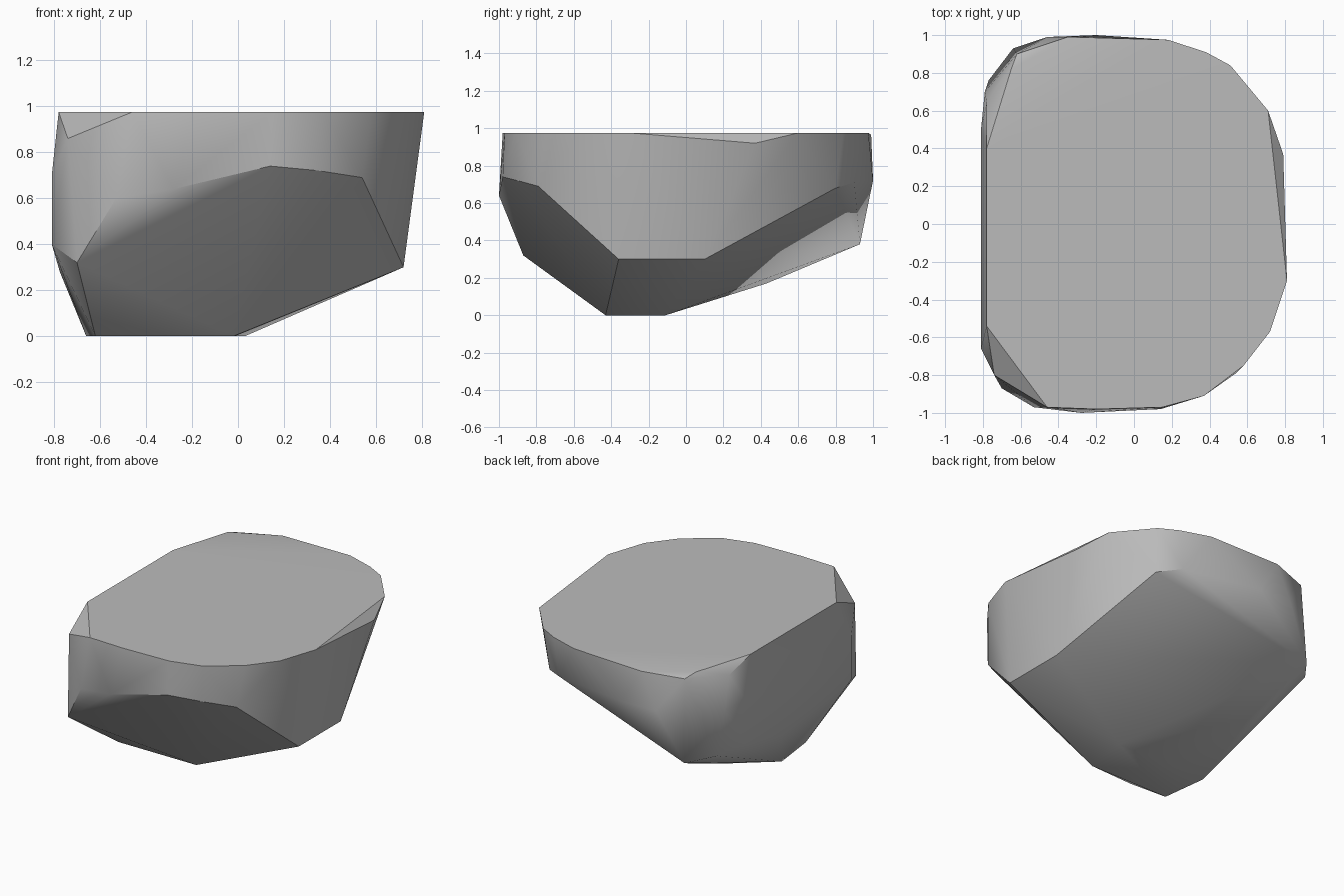
import bpy
import bmesh
import math
from mathutils import Vector

TOP_HEIGHT = 0.975


def remove_default_cube():
    cube = bpy.data.objects.get("Cube")
    if cube:
        bpy.data.objects.remove(cube, do_unlink=True)


def flat_material(name, colour):
    material = bpy.data.materials.new(name)
    material.use_nodes = True
    material.diffuse_color = colour
    shader = material.node_tree.nodes["Principled BSDF"]
    shader.inputs["Base Color"].default_value = colour
    shader.inputs["Roughness"].default_value = 0.9
    return material


def level_points(outline, height):
    """Lift a flat outline to one height."""
    return [(x, y, height) for x, y in outline]


def hull_object(name, corners, material, smooth_angle):
    """Wrap the corners in a convex skin and shade its blunt edges smooth."""
    bm = bmesh.new()
    for corner in corners:
        bm.verts.new(Vector(corner))
    result = bmesh.ops.convex_hull(bm, input=bm.verts[:])
    inside = set(result["geom_interior"]) | set(result["geom_unused"])
    loose = [item for item in inside if isinstance(item, bmesh.types.BMVert)]
    bmesh.ops.delete(bm, geom=loose, context="VERTS")
    # merge coplanar triangles into clean broad facets
    bmesh.ops.dissolve_limit(bm, angle_limit=math.radians(1),
                             verts=bm.verts[:], edges=bm.edges[:])
    bmesh.ops.recalc_face_normals(bm, faces=bm.faces[:])
    mesh = bpy.data.meshes.new(name)
    bm.to_mesh(mesh)
    bm.free()
    mesh.materials.append(material)
    rock = bpy.data.objects.new(name, mesh)
    bpy.context.collection.objects.link(rock)
    bpy.ops.object.select_all(action="DESELECT")
    rock.select_set(True)
    bpy.context.view_layer.objects.active = rock
    bpy.ops.object.shade_smooth_by_angle(angle=smooth_angle)
    return rock


remove_default_cube()
stone_grey = flat_material("stone grey", (0.5, 0.5, 0.5, 1))

# level upper face
top_outline = [
    (-.78, .4), (-.78, -.54), (-.46, -.97), (-.2, -.98), (.15, -.97),
    (.37, -.91), (.58, -.75), (.72, -.57), (.81, -.3), (.71, .6),
    (.51, .84), (.38, .91), (.18, .975), (-.65, .82),
]

# small patch the stone rests on
base_outline = [(-.62, -.43), (-.02, -.43), (.03, -.11), (-.66, -.11)]

# chipped corners just under the upper face
rim_chips = [
    (.79, .37, .92), (-.35, .99, .965), (-.62, .9, .95),
    (-.78, .64, .92), (-.74, -.8, .86),
]

# upper edge of the undercut front facet
front_brow = [
    (-.7, -.87, .32), (-.53, -.97, .6), (-.28, -1, .64),
    (.14, -.98, .74), (.35, -.9, .72), (.54, -.79, .69),
]

# edge of the broad sloping underside, round the left and back
underside_edge = [
    (.72, -.36, .3), (.72, .1, .3), (.49, .8, .68), (.35, .9, .71),
    (-.2, 1, .72), (-.46, .99, .72), (-.64, .93, .38), (-.58, .43, .17),
]

# steep right flank
right_flank = [
    (-.81, -.66, .7), (-.81, -.66, .4), (-.81, .5, .7), (-.81, .5, .4),
    (-.77, .76, .4), (-.79, .7, .7), (-.775, .06, .28),
]

corners = level_points(top_outline, TOP_HEIGHT) + level_points(base_outline, 0)
for edge in (rim_chips, front_brow, underside_edge, right_flank):
    corners.extend(edge)

hull_object("rock", corners, stone_grey, math.radians(30))
